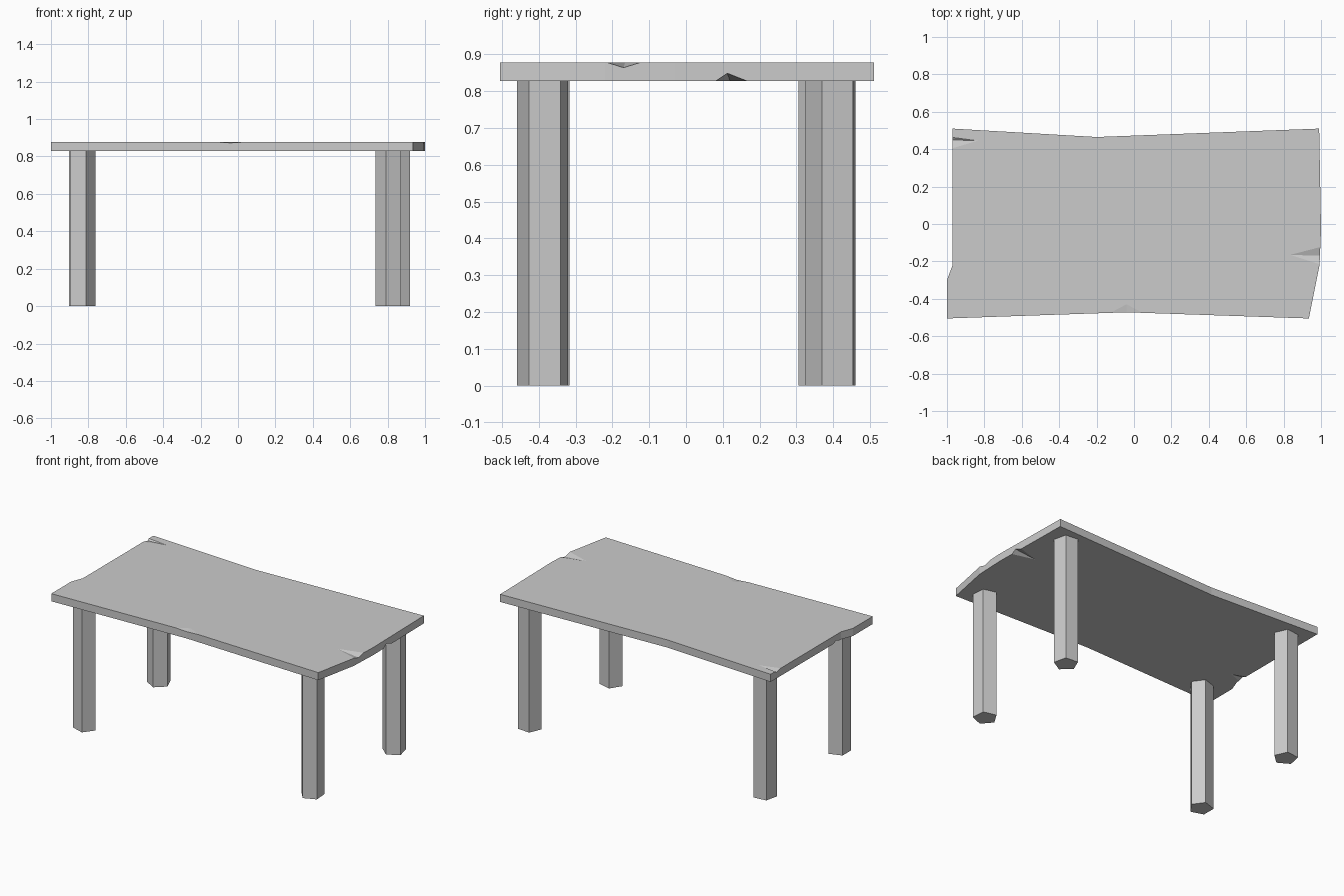
import bpy, bmesh
from math import cos, sin, radians

if "Cube" in bpy.data.objects:
    bpy.data.objects.remove(bpy.data.objects["Cube"])

Z0, Z1 = 0.828, 0.878      # underside and top of the slab
LEG_R = 0.0735


def finish(name, bm):
    bmesh.ops.recalc_face_normals(bm, faces=bm.faces)
    me = bpy.data.meshes.new(name)
    bm.to_mesh(me)
    bm.free()
    ob = bpy.data.objects.new(name, me)
    bpy.context.collection.objects.link(ob)
    return ob


def prism(name, outline, z0, z1):
    bm = bmesh.new()
    base = bm.faces.new([bm.verts.new((x, y, z0)) for x, y in outline])
    ext = bmesh.ops.extrude_face_region(bm, geom=[base], use_keep_orig=True)
    top = [g for g in ext["geom"] if isinstance(g, bmesh.types.BMVert)]
    bmesh.ops.translate(bm, verts=top, vec=(0, 0, z1 - z0))
    return finish(name, bm)


# Uneven tabletop slab
tabletop = prism("tabletop", [
    (-1.0, -0.505), (-0.04, -0.472), (0.935, -0.505), (0.992, -0.22),
    (1.0, -0.03), (0.99, 0.51), (-0.2, 0.465), (-0.97, 0.51),
    (-0.97, -0.22), (-1.0, -0.30)], Z0, Z1)

# Wedge chips in the edges: two mouth corners, mouth depth point, inner tip
bm = bmesh.new()
eps = 0.0005
chips = [
    ((1.002, -0.22, Z1 + eps), (1.002, -0.12, Z1 + eps), (1.002, -0.17, 0.863), (0.83, -0.165, Z1 + eps)),
    ((1.002, 0.08, Z0 - eps), (1.002, 0.167, Z0 - eps), (1.002, 0.112, 0.849), (0.85, 0.12, Z0 - eps)),
    ((-0.98, 0.40, Z1 + eps), (-0.98, 0.465, Z1 + eps), (-0.98, 0.45, 0.867), (-0.83, 0.445, Z1 + eps)),
    ((-0.99, -0.21, Z0 - eps), (-0.99, -0.13, Z0 - eps), (-0.99, -0.17, 0.843), (-0.88, -0.17, Z0 - eps)),
    ((-0.14, -0.478, Z1 + eps), (0.06, -0.478, Z1 + eps), (-0.04, -0.478, 0.872), (-0.04, -0.425, Z1 + eps)),
]
for pts in chips:
    vs = [bm.verts.new(p) for p in pts]
    for i in range(4):
        bm.faces.new([v for j, v in enumerate(vs) if j != i])
cutter = finish("chip_cutter", bm)
cutter.hide_render = True
cutter.hide_viewport = True

mod = tabletop.modifiers.new("chips", "BOOLEAN")
mod.operation = "DIFFERENCE"
mod.solver = "EXACT"
mod.object = cutter

# Five-sided legs, each turned differently
for name, x, y, turn in [
        ("front_left_leg", -0.835, -0.386, 0),
        ("front_right_leg", 0.808, -0.388, 40),
        ("back_right_leg", 0.852, 0.398, 49),
        ("back_left_leg", -0.837, 0.379, 60)]:
    angles = [radians(turn + 72 * i) for i in range(5)]
    prism(name, [(x + LEG_R * cos(a), y + LEG_R * sin(a)) for a in angles], 0, Z0)
